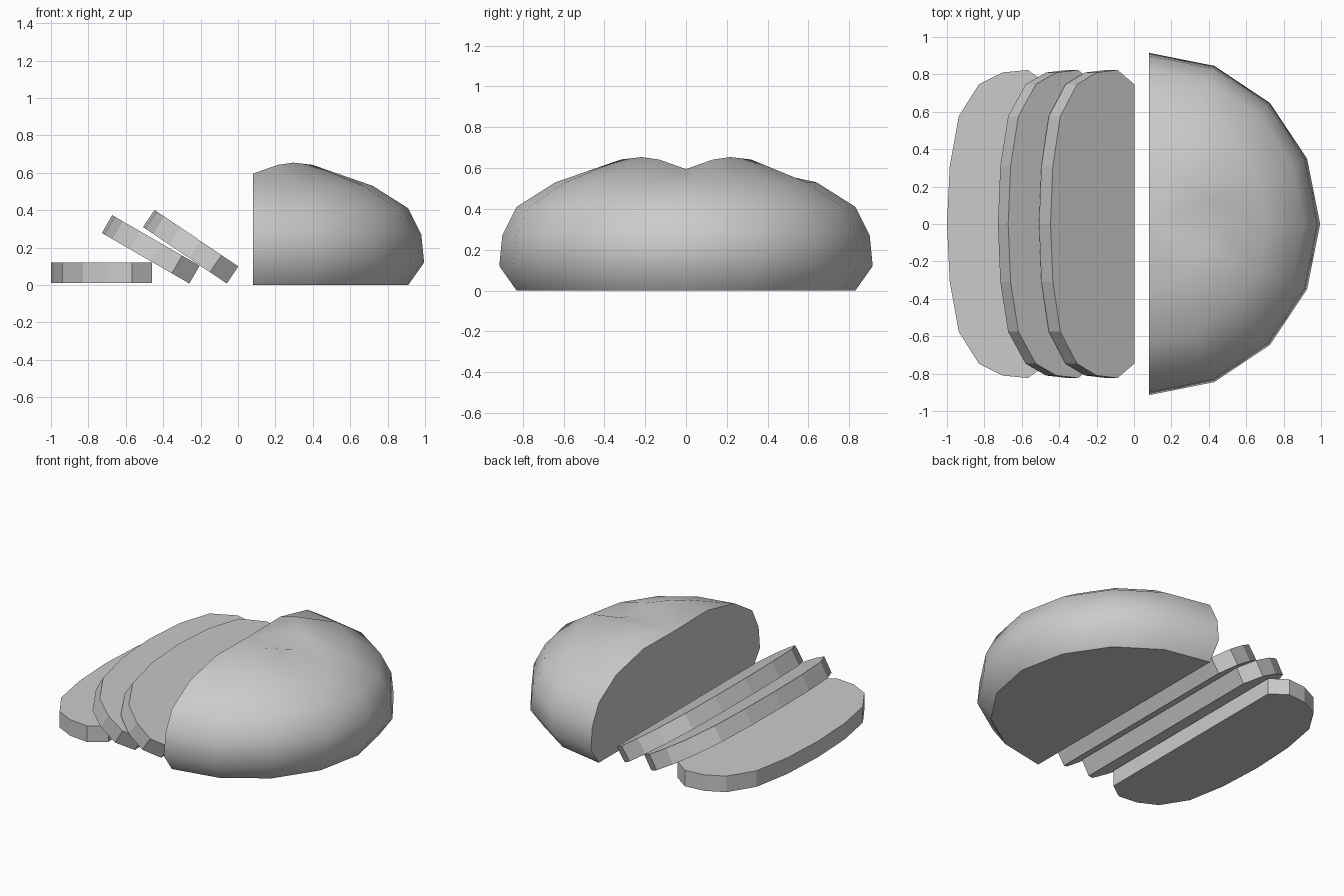
import bpy
import bmesh
from math import sin, cos, pi, radians

cube = bpy.data.objects.get("Cube")
if cube:
    bpy.data.objects.remove(cube, do_unlink=True)

COLOR = (0.6, 0.6, 0.6, 1)
crust = bpy.data.materials.new("plain_grey")
crust.use_nodes = True
crust.diffuse_color = COLOR
crust.node_tree.nodes["Principled BSDF"].inputs["Base Color"].default_value = COLOR

# Half-width and height of the bread, from the base up to the shoulder
PROFILE = [(0.83, 0), (0.915, 0.12), (0.9, 0.27), (0.83, 0.41), (0.64, 0.53)]
CUT_X = 0.08


def finish(name, bm, smooth):
    bmesh.ops.recalc_face_normals(bm, faces=bm.faces)
    mesh = bpy.data.meshes.new(name)
    bm.to_mesh(mesh)
    bm.free()
    mesh.materials.append(crust)
    obj = bpy.data.objects.new(name, mesh)
    bpy.context.collection.objects.link(obj)
    if smooth:
        bpy.ops.object.select_all(action="DESELECT")
        obj.select_set(True)
        bpy.context.view_layer.objects.active = obj
        bpy.ops.object.shade_smooth_by_angle(angle=radians(50))
    return obj


def make_loaf():
    """Half of a round loaf, scored with a cross on top."""
    bm = bmesh.new()
    angles = [pi * i / 8 - pi / 2 for i in range(9)]
    rings = [[bm.verts.new((CUT_X + r * cos(a), r * sin(a), z)) for a in angles]
             for r, z in PROFILE]
    # Crown ring: low on the scored axes, highest midway between them
    crown = [(0.345, 0.595), (0.345, 0.642), (0.306, 0.654), (0.345, 0.642)]
    top = []
    for i, a in enumerate(angles):
        r, z = crown[i % 4]
        top.append(bm.verts.new((CUT_X + r * cos(a), r * sin(a), z)))
    rings.append(top)
    center = bm.verts.new((CUT_X, 0, 0.59))
    for low, high in zip(rings, rings[1:]):
        for i in range(8):
            bm.faces.new((low[i], low[i + 1], high[i + 1], high[i]))
    for i in range(8):
        bm.faces.new((top[i], top[i + 1], center))
    # Flat underside and cut side
    bm.faces.new(rings[0])
    bm.faces.new([r[0] for r in rings] + [center] + [r[-1] for r in reversed(rings)])
    finish("cut_loaf", bm, True)


def make_slice(name, x, z, tilt, thick=0.11):
    """Slice lying back from its straight edge at (x, z)."""
    half = [(w * 0.9, h * 0.9) for w, h in PROFILE] + [(0.31, 0.525)]
    outline = half + [(0, 0.54)] + [(-w, h) for w, h in reversed(half)]
    t = radians(tilt)
    bm = bmesh.new()
    layers = [[bm.verts.new((x - h * cos(t) + d * sin(t), w,
                             z + h * sin(t) + d * cos(t))) for w, h in outline]
              for d in (0, thick)]
    under, over = layers
    bm.faces.new(under)
    bm.faces.new(over)
    for i in range(len(outline)):
        j = (i + 1) % len(outline)
        bm.faces.new((under[i], under[j], over[j], over[i]))
    finish(name, bm, False)


make_loaf()
make_slice("flat_slice", -0.46, 0.01, 0)
make_slice("middle_slice", -0.26, 0.008, 30)
make_slice("upper_slice", -0.06, 0.008, 34)
